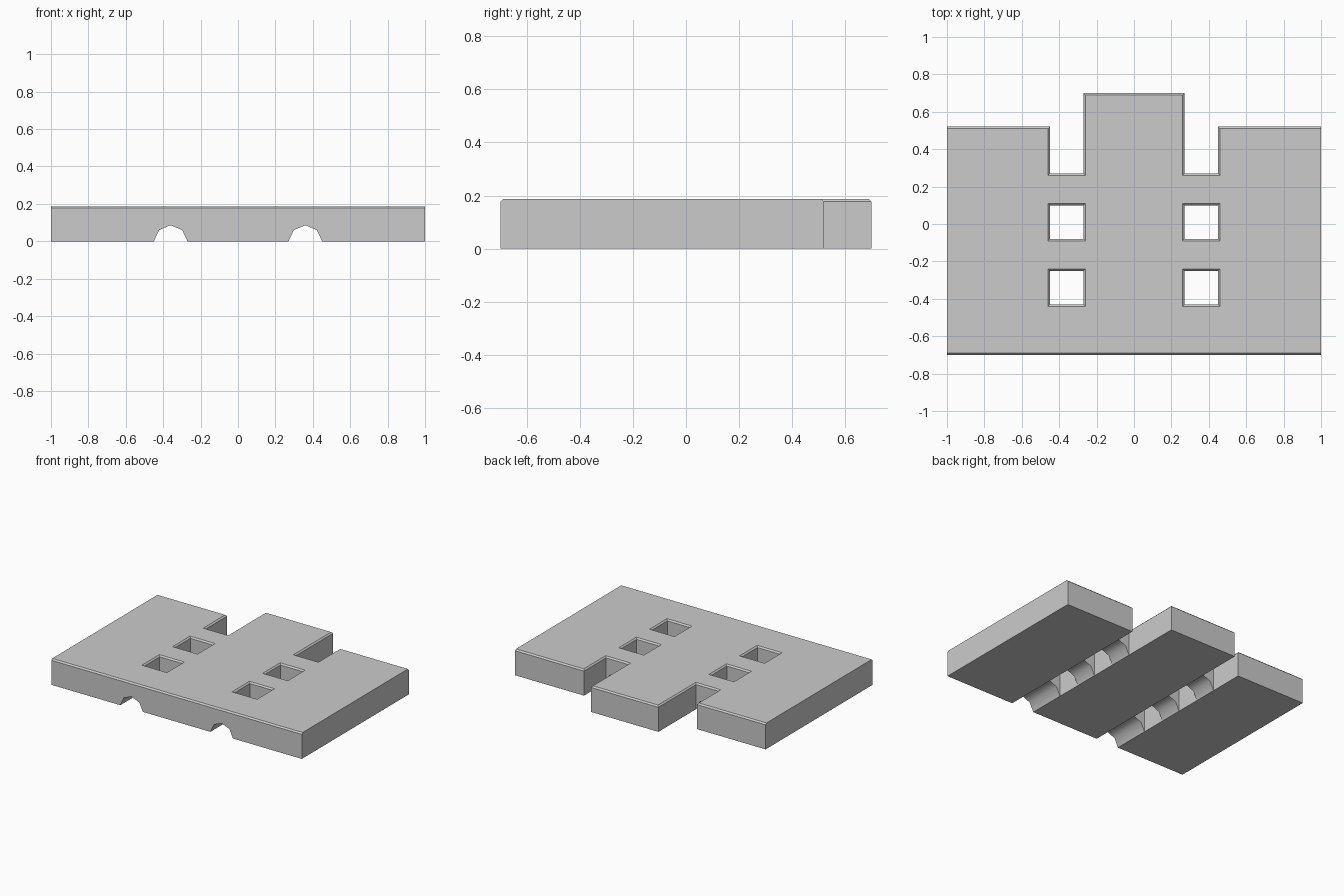
import bpy

if "Cube" in bpy.data.objects:
    bpy.data.objects.remove(bpy.data.objects["Cube"])

H = 0.187      # slab height
C = 0.01       # top chamfer


def mesh_object(name, verts, faces):
    mesh = bpy.data.meshes.new(name)
    mesh.from_pydata(verts, [], faces)
    obj = bpy.data.objects.new(name, mesh)
    bpy.context.collection.objects.link(obj)
    return obj


def loft(name, rings):
    """Closed solid joining rings of points, capped at both ends."""
    n = len(rings[0])
    verts = [p for ring in rings for p in ring]
    faces = [tuple(range(n))[::-1], tuple(range(len(verts) - n, len(verts)))]
    for r in range(len(rings) - 1):
        for i in range(n):
            j = (i + 1) % n
            faces.append((r * n + i, r * n + j, (r + 1) * n + j, (r + 1) * n + i))
    return mesh_object(name, verts, faces)


def subtract(obj, cutter):
    mod = obj.modifiers.new(cutter.name, 'BOOLEAN')
    mod.operation = 'DIFFERENCE'
    mod.solver = 'EXACT'
    mod.object = cutter
    bpy.context.view_layer.objects.active = obj
    bpy.ops.object.modifier_apply(modifier=mod.name)
    bpy.data.objects.remove(cutter)


def flared_box(name, x0, x1, y0, y1):
    """Vertical box cutter that flares at the top to leave a chamfer."""
    rings = []
    for z, d in ((-0.1, 0), (H - C, 0), (H + C, 2 * C)):
        rings.append([(x0 - d, y0 - d, z), (x1 + d, y0 - d, z),
                      (x1 + d, y1 + d, z), (x0 - d, y1 + d, z)])
    return loft(name, rings)


# slab: side profile with chamfered front and back top edges
profile = [(-0.70, 0), (0.70, 0), (0.70, H - C), (0.70 - C, H),
           (-0.70 + C, H), (-0.70, H - C)]
slab = loft("slab", [[(x, y, z) for y, z in profile] for x in (-1, 1)])

for s in (-1, 1):
    # stepped-back wing, open notch and two square holes
    for name, a, b, y0, y1 in (("wing_cut", 0.36, 1.2, 0.52, 0.9),
                               ("notch_cut", 0.27, 0.45, 0.27, 0.9),
                               ("hole_cut", 0.27, 0.45, -0.08, 0.10),
                               ("hole_cut", 0.27, 0.45, -0.43, -0.25)):
        x0, x1 = sorted((s * a, s * b))
        subtract(slab, flared_box(name, x0, x1, y0, y1))

    # smooth arched channel along the underside
    arch = [(-0.118, -0.06), (0.118, -0.06), (0.062, 0.06),
            (0, 0.086), (-0.062, 0.06)]
    groove = loft("groove_cut", [[(s * 0.36 + x, y, z) for x, z in arch]
                                 for y in (0.9, -0.9)])
    for p in groove.data.polygons:
        p.use_smooth = abs(p.normal.y) < 0.5
    subtract(slab, groove)
